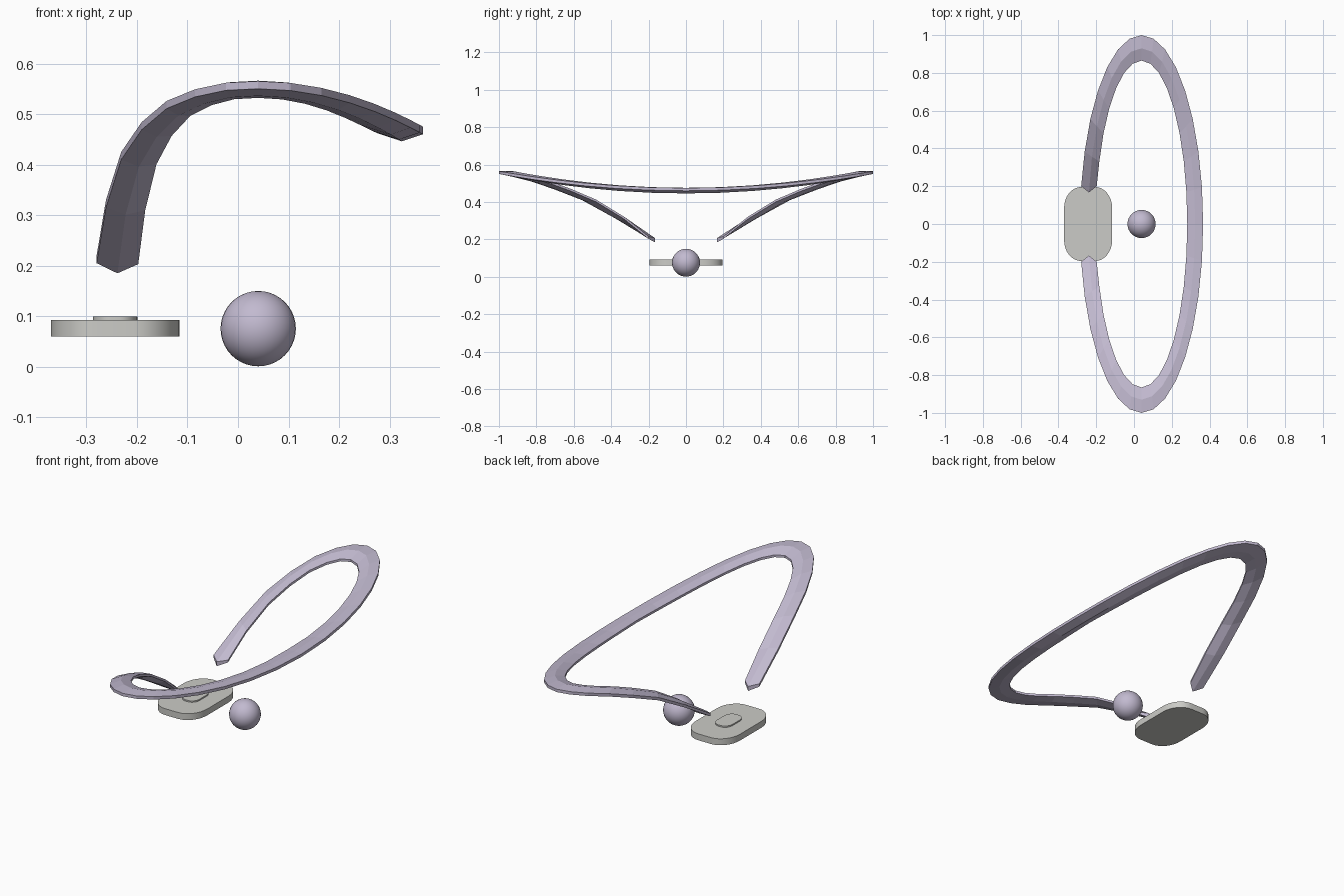
import bpy, bmesh, math

if "Cube" in bpy.data.objects:
    bpy.data.objects.remove(bpy.data.objects["Cube"])


def material(name, rgb):
    m = bpy.data.materials.new(name)
    m.diffuse_color = (*rgb, 1)
    m.use_nodes = True
    m.node_tree.nodes["Principled BSDF"].inputs["Base Color"].default_value = m.diffuse_color
    return m


LAVENDER = material("pale_lavender", (0.54, 0.49, 0.63))
GREY = material("warm_light_grey", (0.60, 0.60, 0.57))


def add_object(name, bm, mat):
    bmesh.ops.recalc_face_normals(bm, faces=bm.faces)
    mesh = bpy.data.meshes.new(name)
    bm.to_mesh(mesh)
    bm.free()
    ob = bpy.data.objects.new(name, mesh)
    bpy.context.collection.objects.link(ob)
    mesh.materials.append(mat)
    return ob


def smooth(ob):
    bpy.ops.object.select_all(action='DESELECT')
    bpy.context.view_layer.objects.active = ob
    ob.select_set(True)
    bpy.ops.object.shade_smooth_by_angle(angle=math.radians(30))


# Open curved band: elliptical in plan, dropping towards both free ends
CX, STEP, LAST = 0.04, math.radians(11.25), 15
DROP = [0.565, 0.562, 0.549, 0.526, 0.484, 0.425, 0.33, 0.22]


def band_height(i):
    if i <= 8:
        return 0.475 + 0.09 * math.sin(i * STEP) ** 2
    return DROP[i - 8]


def band_section(i):
    a, z, side = abs(i) * STEP, band_height(abs(i)), 1 if i >= 0 else -1
    inner = 0.001 + 0.02 * math.sin(a)
    # half width, half length and drop of each corner
    corners = [(0.326, 1.0, 0), (0.284, 0.93, -0.001), (0.242, 0.865, inner),
               (0.242, 0.865, inner + 0.012), (0.284, 0.93, 0.029), (0.326, 1.0, 0.015)]
    pts = []
    for k, (rx, ry, d) in enumerate(corners):
        x, y, zz = CX + rx * math.cos(a), ry * math.sin(a), z - d
        if abs(i) == LAST:  # pointed tip
            y = 0.167 if k in (1, 4) else 0.2
            zz -= 0.013 if k == 1 else 0.006 if k == 4 else 0
        pts.append((x, side * y, zz))
    return pts


bm = bmesh.new()
rings = [[bm.verts.new(p) for p in band_section(i)] for i in range(-LAST, LAST + 1)]
for r, s in zip(rings, rings[1:]):
    for k in range(6):
        n = (k + 1) % 6
        bm.faces.new((r[k], r[n], s[n], s[k]))
for r in (rings[0], rings[-1]):  # end caps, split along the centre line
    bm.faces.new((r[0], r[1], r[4], r[5]))
    bm.faces.new((r[1], r[2], r[3], r[4]))
add_object("curved_band", bm, LAVENDER)

# Ball
bm = bmesh.new()
bmesh.ops.create_uvsphere(bm, u_segments=32, v_segments=20, radius=0.0745)
bmesh.ops.translate(bm, verts=bm.verts, vec=(CX, 0, 0.0755))
smooth(add_object("ball", bm, LAVENDER))


# Rounded plates
def rounded_plate(name, cx, hx, hy, rx, ry, z0, z1):
    bm = bmesh.new()
    vs = []
    for q, (sx, sy) in enumerate([(1, 1), (-1, 1), (-1, -1), (1, -1)]):
        for j in range(9):
            a = math.pi / 2 * (q + j / 8)
            vs.append(bm.verts.new((cx + sx * (hx - rx) + rx * math.cos(a),
                                    sy * (hy - ry) + ry * math.sin(a), z0)))
    face = bm.faces.new(vs)
    ext = bmesh.ops.extrude_face_region(bm, geom=[face], use_keep_orig=True)
    top = [g for g in ext["geom"] if isinstance(g, bmesh.types.BMVert)]
    bmesh.ops.translate(bm, verts=top, vec=(0, 0, z1 - z0))
    smooth(add_object(name, bm, GREY))


rounded_plate("base_plate", -0.243, 0.127, 0.196, 0.09, 0.11, 0.06, 0.093)
rounded_plate("raised_button", -0.243, 0.044, 0.072, 0.036, 0.045, 0.09, 0.1)
